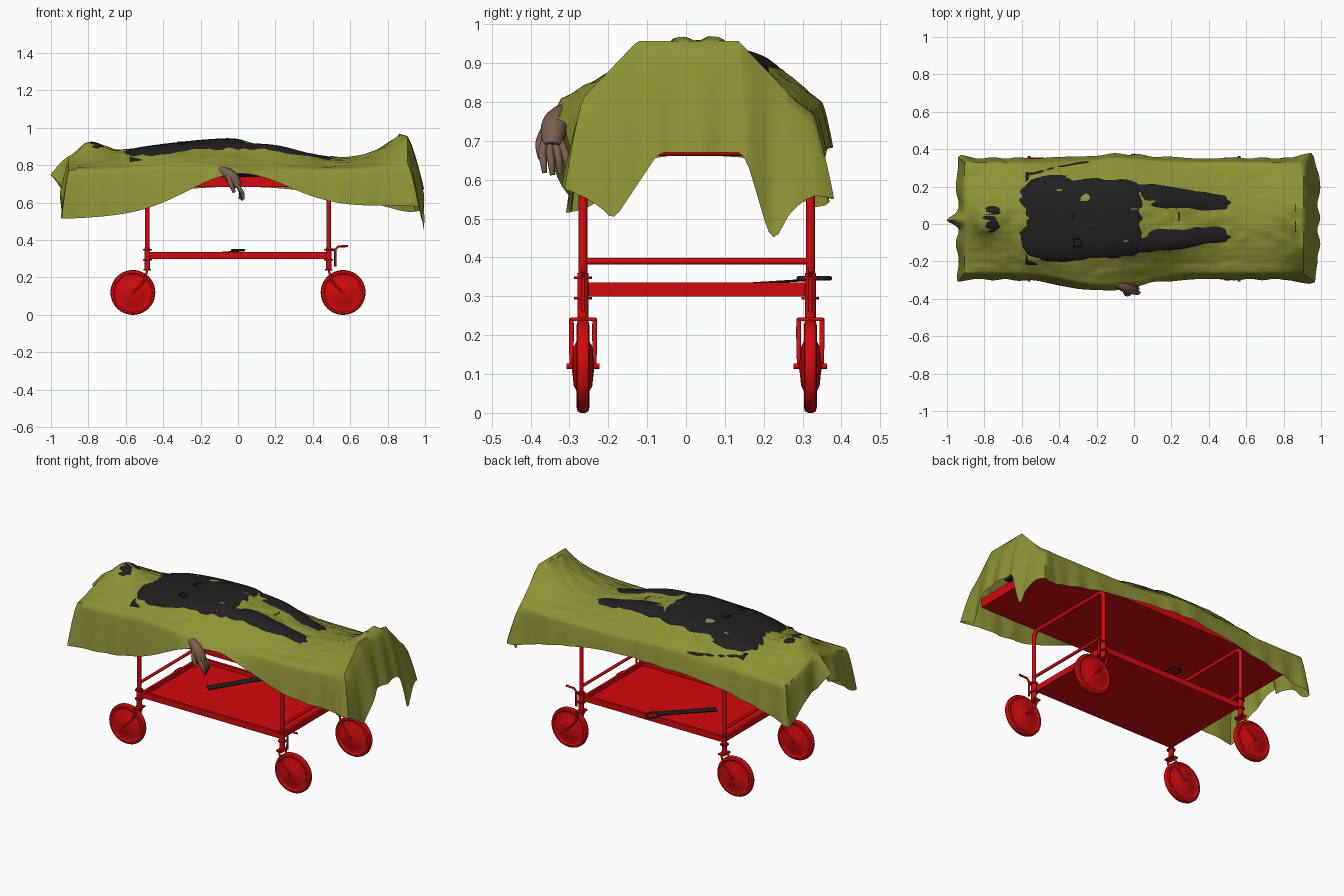
import bpy, bmesh, math
from mathutils import Vector, noise

if "Cube" in bpy.data.objects:
    bpy.data.objects.remove(bpy.data.objects["Cube"])

def mat(name, c):
    m = bpy.data.materials.new(name)
    m.diffuse_color = (*c, 1)
    m.use_nodes = True
    m.node_tree.nodes["Principled BSDF"].inputs["Base Color"].default_value = m.diffuse_color
    return m
RED = mat("red_paint", (0.65, 0.003, 0.004))
GREEN = mat("olive_cloth", (0.27, 0.29, 0.035))
DARK = mat("dark_fabric", (0.014, 0.014, 0.014))
SKIN = mat("skin", (0.19, 0.11, 0.075))

def activate(o):
    bpy.ops.object.select_all(action='DESELECT')
    o.select_set(True)
    bpy.context.view_layer.objects.active = o

def finish(o, m, angle=40):
    o.data.materials.clear()
    o.data.materials.append(m)
    activate(o)
    bpy.ops.object.shade_smooth_by_angle(angle=math.radians(angle))
    return o

def mesh(name, verts, faces, m, angle=40):
    d = bpy.data.meshes.new(name)
    d.from_pydata(verts, [], faces)
    bm = bmesh.new()
    bm.from_mesh(d)
    bmesh.ops.recalc_face_normals(bm, faces=bm.faces)
    bm.to_mesh(d)
    bm.free()
    o = bpy.data.objects.new(name, d)
    bpy.context.collection.objects.link(o)
    return finish(o, m, angle)

def skin_rings(rows, n):
    """Quads joining successive closed rings of n points."""
    return [(k*n + i, k*n + (i+1) % n, (k+1)*n + (i+1) % n, (k+1)*n + i) for k in range(rows - 1) for i in range(n)]

def tube(name, pts, r, m, radii=None, smooth=False, closed=False):
    cu = bpy.data.curves.new(name, 'CURVE')
    cu.dimensions, cu.bevel_depth, cu.bevel_resolution, cu.use_fill_caps = '3D', r, 3, True
    s = cu.splines.new('NURBS' if smooth else 'POLY')
    s.points.add(len(pts) - 1)
    for i, p in enumerate(pts):
        s.points[i].co = (*p, 1)
        s.points[i].radius = radii[i] if radii else 1
    s.use_cyclic_u = closed
    if smooth:
        s.order_u, s.use_endpoint_u = 3, True
    o = bpy.data.objects.new(name, cu)
    bpy.context.collection.objects.link(o)
    activate(o)
    bpy.ops.object.convert(target='MESH')
    return finish(bpy.context.object, m)

def box(name, centre, size, m, turn=(0, 0, 0)):
    bpy.ops.mesh.primitive_cube_add(size=1, location=centre, rotation=turn)
    o = bpy.context.object
    o.name, o.scale = name, size
    return finish(o, m)

def g(v, c, w): return math.exp(-((v - c) / w)**2)
def tri(v, c, w): return max(0, 1 - abs(v - c) / w)

# ---------- trolley frame ----------
YF, YB, PX, YC = -0.265, 0.32, 0.485, 0.028
def tray(name, x, z0, z1, lip):
    box(name + "_floor", (0, YC, z0 + .005), (2*x, .555, .01), RED)
    for s in (-1, 1):
        box(name + "_end_lip", (s*x, YC, (z0 + z1)/2), (lip, .555 + lip, z1 - z0), RED)
        box(name + "_side_lip", (0, YC + s*.2775, (z0 + z1)/2), (2*x, lip, z1 - z0), RED)
tray("lower_tray", 0.47, 0.30, 0.335, 0.016)
tray("upper_deck", 0.85, 0.685, 0.74, 0.02)

half = [(0, .03), (.02, .027), (.05, .024), (.075, .011), (.095, .011), (.104, .017), (.116, .014), (.12, .006)]
wheel_profile = half + [(r, -w) for r, w in reversed(half)]
for s in (-1, 1):
    x, wx = s * PX, s * 0.562
    # bent end frame with rounded corners, and lower cross bar
    arc = [(.035*(1 - math.cos(a*math.pi/8)), .637 + .035*math.sin(a*math.pi/8)) for a in range(5)]
    tube("end_frame", [(x, YF, .24)] + [(x, YF + d, z) for d, z in arc]
         + [(x, YB - d, z) for d, z in reversed(arc)] + [(x, YB, .24)], .012, RED)
    tube("end_bar", [(x, YF, .39), (x, YB, .39)], .009, RED)
    for y in (YF, YB):
        n = 40
        v = [(wx + r*math.cos(2*math.pi*i/n), y + w, .12 + r*math.sin(2*math.pi*i/n))
             for r, w in wheel_profile for i in range(n)]
        mesh("wheel", v, skin_rings(len(wheel_profile), n), RED, 30)
        tube("axle", [(wx, y - .043, .12), (wx, y + .043, .12)], .008, RED)
        for yy in (y - .03, y + .03):
            tube("fork_arm", [(x, yy, .243), (s*.49, yy, .215), (s*.51, yy, .165), (wx, yy, .12)],
                 .0045, RED, radii=[1.3, 1.5, 1.3, 1], smooth=True)
        box("fork_bridge", (x, y, .241), (.04, .064, .008), RED)
        tube("stem_sleeve", [(x, y, .24), (x, y, .36)], .015, RED)
        for z in (.295, .348):
            tube("collar", [(x, y, z - .003), (x, y, z + .003)], .024, RED)
        if s > 0:
            tube("brake_lever", [(.52, y, .26), (.52, y, .35), (.535, y, .366), (.588, y, .368)], .006, RED)
            tube("brake_link", [(x, y, .348), (.525, y, .348)], .006, RED)

# ---------- saw on the lower tray ----------
box("saw_blade", (-.11, .155, .332), (.35, .05, .004), DARK, (0, -.05, .9))
tube("saw_handle", [(.032*math.cos(a*math.pi/8), .33 + .04*math.sin(a*math.pi/8), .346) for a in range(16)],
     .006, DARK, closed=True)

# ---------- body: lofts along x, rows are (x, sideways offset, half width, top z) ----------
ZB, P, MID = 0.737, 2.5, 0.03
torso = [(-.67, 0, .06, .84), (-.61, 0, .18, .876), (-.45, 0, .238, .908), (-.1, 0, .222, .943),
         (.02, 0, .205, .936), (.1, 0, .15, .89)]
leg = [(-.02, .105, .10, .92), (.2, .097, .085, .908), (.42, .08, .066, .856), (.7, .06, .05, .82),
       (.82, .045, .045, .87), (.86, .04, .055, .965), (.885, .04, .05, .957)]
head_loft = [(-.9, 0, .03, .82), (-.84, 0, .08, .90), (-.77, 0, .09, .925), (-.63, 0, .07, .855)]
arm = [(-.58, .20, .05, .845), (-.25, .27, .04, .81), (-.13, .28, .035, .80)]
parts = [("torso", torso, 1), ("head", head_loft, 1)]
parts += [(n, t, s) for n, t in (("leg", leg), ("arm", arm)) for s in (-1, 1)]

def interp(tab, x):
    """Smooth (Hermite) interpolation of table rows."""
    k = max([i for i in range(len(tab) - 1) if tab[i][0] <= x] or [0])
    p, q = tab[k], tab[k + 1]
    a, b = tab[max(k - 1, 0)], tab[min(k + 2, len(tab) - 1)]
    h = q[0] - p[0]
    t = (x - p[0]) / h
    return [(2*t**3 - 3*t*t + 1) * p[c] + (3*t*t - 2*t**3) * q[c]
            + (t**3 - 2*t*t + t) * h * (q[c] - a[c]) / (q[0] - a[0])
            + (t**3 - t*t) * h * (b[c] - p[c]) / (b[0] - p[0]) for c in (1, 2, 3)]

def top(tab, side, x, y):
    if not tab[0][0] <= x <= tab[-1][0]:
        return 0
    c, w, zt = interp(tab, x)
    d = abs(y - MID - side*c) / w
    return 0 if d >= 1 else (ZB + zt)/2 + (zt - ZB)/2 * (1 - d**P)**(1/P)

def spow(v): return math.copysign(abs(v)**(2/P), v)

for name, tab, side in parts:
    n, m, v = 40, 36, []
    for k in range(n + 1):
        x = tab[0][0] + (tab[-1][0] - tab[0][0]) * k/n
        c, w, zt = interp(tab, x)
        for a in [2*math.pi*i/m for i in range(m)]:
            v.append((x, MID + side*c + w*spow(math.cos(a)), (ZB + zt)/2 + (zt - ZB)/2*spow(math.sin(a))))
    mesh(name, v, skin_rings(n + 1, m) + [tuple(range(m)), tuple(range(n*m, n*m + m))], DARK)
# belt buckles
for bx, by, bz in ((-.3, .04, .925), (.22, .04, .89), (-.3, -.1, .918)):
    tube("buckle", [(bx + .02*u, by + .02*w, bz) for u, w in ((-1, -1), (1, -1), (1, 1), (-1, 1))], .0035, DARK, closed=True)

# ---------- hanging hand ----------
tube("wrist_and_palm", [(-.16, -.29, .772), (-.09, -.315, .772), (-.05, -.335, .755), (-.02, -.343, .72), (-.002, -.345, .685)],
     .028, SKIN, radii=[.9, .85, 1.1, 1.3, .9], smooth=True)
for i in range(4):
    y = -.372 + .02*i
    tube("finger", [(-.01, y*.6 - .138, .70), (.012, y, .672), (.028 - .004*i, y + .006, .645),
                    (.027 - .006*i, y + .008, .612 + .005*abs(i - 1))], .0105, SKIN, radii=[1.1, 1, .95, .6], smooth=True)
tube("thumb", [(-.05, -.35, .745), (-.045, -.372, .71), (-.03, -.377, .68), (-.02, -.372, .655)],
     .012, SKIN, radii=[1.2, 1.1, 1, .7], smooth=True)

# ---------- draped sheet: membrane relaxed over the body, then a hanging skirt ----------
NX, NY, X0, X1 = 130, 46, -.905, .905
W = NY + 1
def front(x): return -.262 - .06*g(x, -.18, .25), .775 + .035*g(x, -.25, .25) + .025*g(x, .91, .2)
def back(x): return .328 + .022*g(x, -.08, .2), .77 + .03*g(x, -.1, .25)
def foot_z(y): return .957 - 1.05*max(0, abs(y - .005) - .13)
def head_z(y): return .77 + .08*max(0, 1 - abs(y - MID)/.28)
xs = [X0 + (X1 - X0)*i/NX for i in range(NX + 1)]
Y, Z, O = [], [], []
for x in xs:
    (y0, z0), (y1, z1) = front(x), back(x)
    ys = [y0 + (y1 - y0)*j/NY for j in range(W)]
    obst = [max([.75] + [top(t, s, x, y) for _, t, s in parts]) for y in ys]
    Y.append(ys)
    O.append(obst)
    Z.append([z0] + [max(obst[j], z0 + (z1 - z0)*j/NY) for j in range(1, NY)] + [z1])
Z[0], Z[NX] = [head_z(y) for y in Y[0]], [foot_z(y) for y in Y[NX]]
for it in range(160):
    for i in range(1, NX):
        a, b, c, o = Z[i - 1], Z[i], Z[i + 1], O[i]
        for j in range(1, NY):
            avg = (a[j] + c[j] + b[j - 1] + b[j + 1]) / 4 - 2e-5
            b[j] = max(o[j], b[j] + 1.6*(avg - b[j]))
verts = []
for i, x in enumerate(xs):
    for j, y in enumerate(Y[i]):
        edge = min(1, min(i, NX - i, j, NY - j) / 4)
        lift = .004 if x < -.67 or x > .5 else 0
        lift += .006*tri(y, .3, .08) + .004*tri(y, -.26, .06)
        wob = .005*noise.noise((x*14, y*18, 0)) + .004*noise.noise((x*9 + 5, y*45, 2))
        verts.append(Vector((x, y, Z[i][j] + edge*(wob + lift - .004))))
faces = [(i*W + j, (i+1)*W + j, (i+1)*W + j + 1, i*W + j + 1) for i in range(NX) for j in range(NY)]
# hem heights along each side; the sheet corners hang lowest
def hem_front(x): return .55 + .04*x + .205*g(x, .0, .38)
def hem_back(x): return .685 - .17*x*x
def hem_foot(y): return .67 - .18*tri(y, -.19, .12) - .13*tri(y, .222, .07) - .11*min(1, max(0, (y - .15)/.07)) - .04*tri(y, -.3, .08)
def hem_head(y): return .66 + .1*g(y, .02, .03) - .15*g(y, -.27, .1) - .14*g(y, .34, .1)
ring = ([(i, 0, (0, -1), hem_front, .035) for i in range(NX)] + [(NX, j, (1, 0), hem_foot, .083) for j in range(NY)]
        + [(i, NY, (0, 1), hem_back, .025) for i in range(NX, 0, -1)] + [(0, j, (-1, 0), hem_head, .04) for j in range(NY, 0, -1)])
N, K, R = len(ring), 9, 4
info = []
for i, j, d, hem, fl in ring:
    p = verts[i*W + j]
    info.append((p, Vector((*d, 0)), hem(p.x if d[0] == 0 else p.y), fl))
loops = [[i*W + j for i, j, *_ in ring]]
for k in range(1, K + 1):
    t = k / K
    loops.append(list(range(len(verts), len(verts) + N)))
    for q, (p, d, _, _) in enumerate(info):
        near = [info[(q + e) % N] for e in range(-R, R + 1)]
        out = sum((n[1] for n in near), Vector()).normalized()
        hem = sum(n[2] for n in near[3:6]) / 3
        s = p.x if d.x == 0 else p.y
        flare = sum(n[3] for n in near) / len(near) + .09*(1 - max(abs(out.x), abs(out.y)))
        flare += (.004 if d.x == 0 else .008)*math.sin(s*30 + 2*math.sin(s*9)) + (.05*g(p.y, .02, .025) if d.x < 0 else 0)
        pos = p + out * flare * t**.75
        pos.z = p.z + (hem - p.z) * t
        verts.append(pos)
for a, b in zip(loops, loops[1:]):
    faces += [(a[q], b[q], b[(q + 1) % N], a[(q + 1) % N]) for q in range(N)]
mesh("draped_sheet", verts, faces, GREEN, 60)
